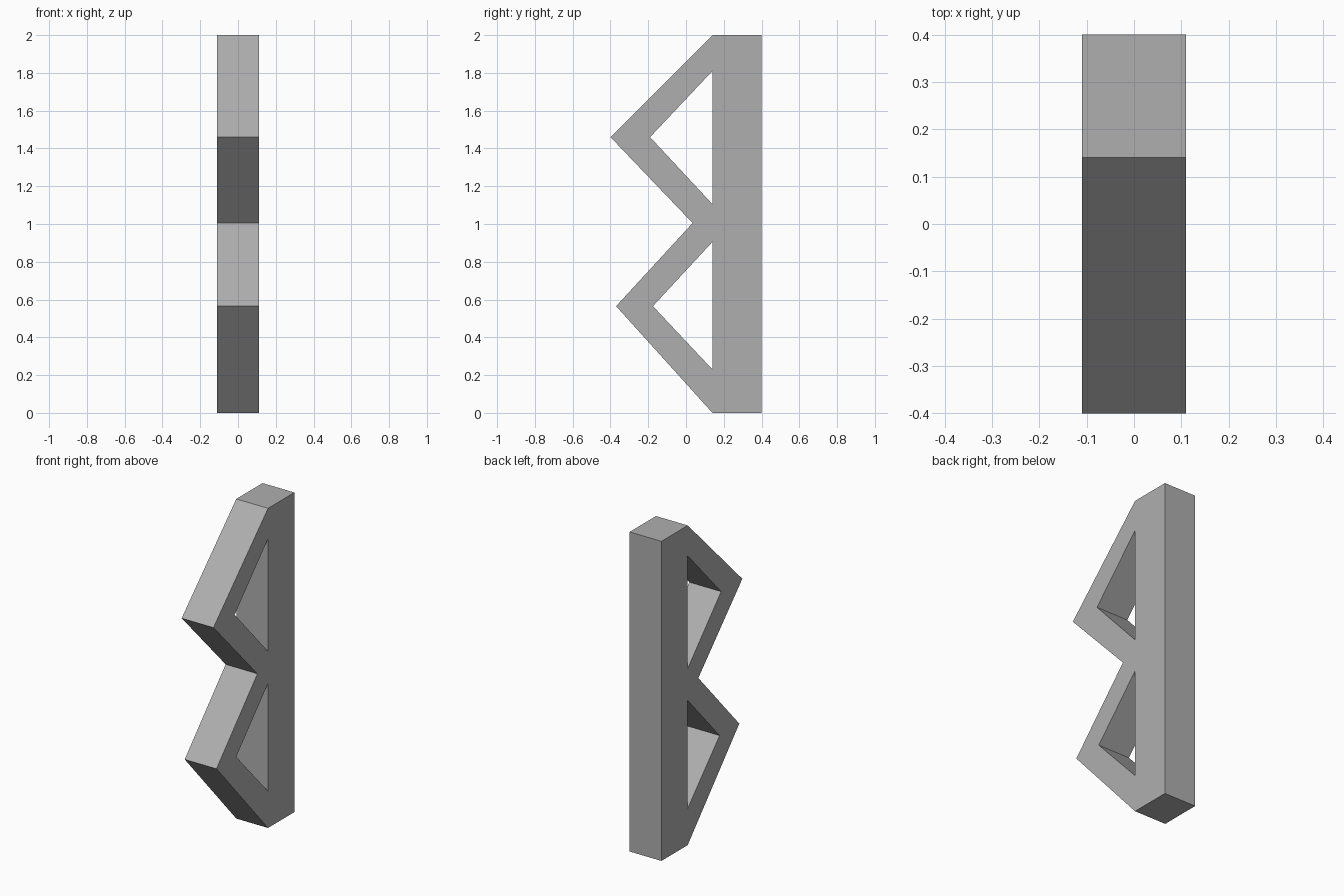
import bpy
import bmesh
from math import radians

cube = bpy.data.objects.get("Cube")
if cube:
    bpy.data.objects.remove(cube, do_unlink=True)

# Single flat grey
grey = bpy.data.materials.new("mid_grey")
grey.use_nodes = True
colour = (0.43, 0.43, 0.43, 1)
grey.diffuse_color = colour
grey.node_tree.nodes["Principled BSDF"].inputs["Base Color"].default_value = colour

HALF_WIDTH = 0.11

# Side profile as (y, z): straight spine with two pointed loops, each pierced
outline = [(0.40, 0), (0.40, 2), (0.14, 2), (-0.40, 1.46),
           (0.035, 1.005), (-0.37, 0.565), (0.14, 0)]
lower_hole = [(0.14, 0.23), (-0.175, 0.565), (0.14, 0.905)]
upper_hole = [(0.14, 1.105), (-0.19, 1.46), (0.14, 1.81)]

curve = bpy.data.curves.new("frame_profile", "CURVE")
curve.dimensions = "2D"
curve.fill_mode = "BOTH"
curve.extrude = HALF_WIDTH
for loop in (outline, lower_hole, upper_hole):
    spline = curve.splines.new("POLY")
    spline.points.add(len(loop) - 1)
    for point, (y, z) in zip(spline.points, loop):
        point.co = (y, z, 0, 1)
    spline.use_cyclic_u = True

# Stand the profile up in the side plane and turn it into a mesh
frame = bpy.data.objects.new("pointed_frame", curve)
bpy.context.collection.objects.link(frame)
frame.rotation_euler = (radians(90), 0, radians(90))
bpy.ops.object.select_all(action="DESELECT")
frame.select_set(True)
bpy.context.view_layer.objects.active = frame
bpy.ops.object.convert(target="MESH")
bpy.ops.object.transform_apply(location=False, rotation=True, scale=False)

# Weld caps to walls, merge coplanar triangles, keep faces flat
mesh = frame.data
bm = bmesh.new()
bm.from_mesh(mesh)
bmesh.ops.remove_doubles(bm, verts=bm.verts, dist=0.0005)
bmesh.ops.recalc_face_normals(bm, faces=bm.faces)
for face in bm.faces:
    face.smooth = False
    face.material_index = 0
bm.to_mesh(mesh)
bm.free()
mesh.materials.clear()
mesh.materials.append(grey)
